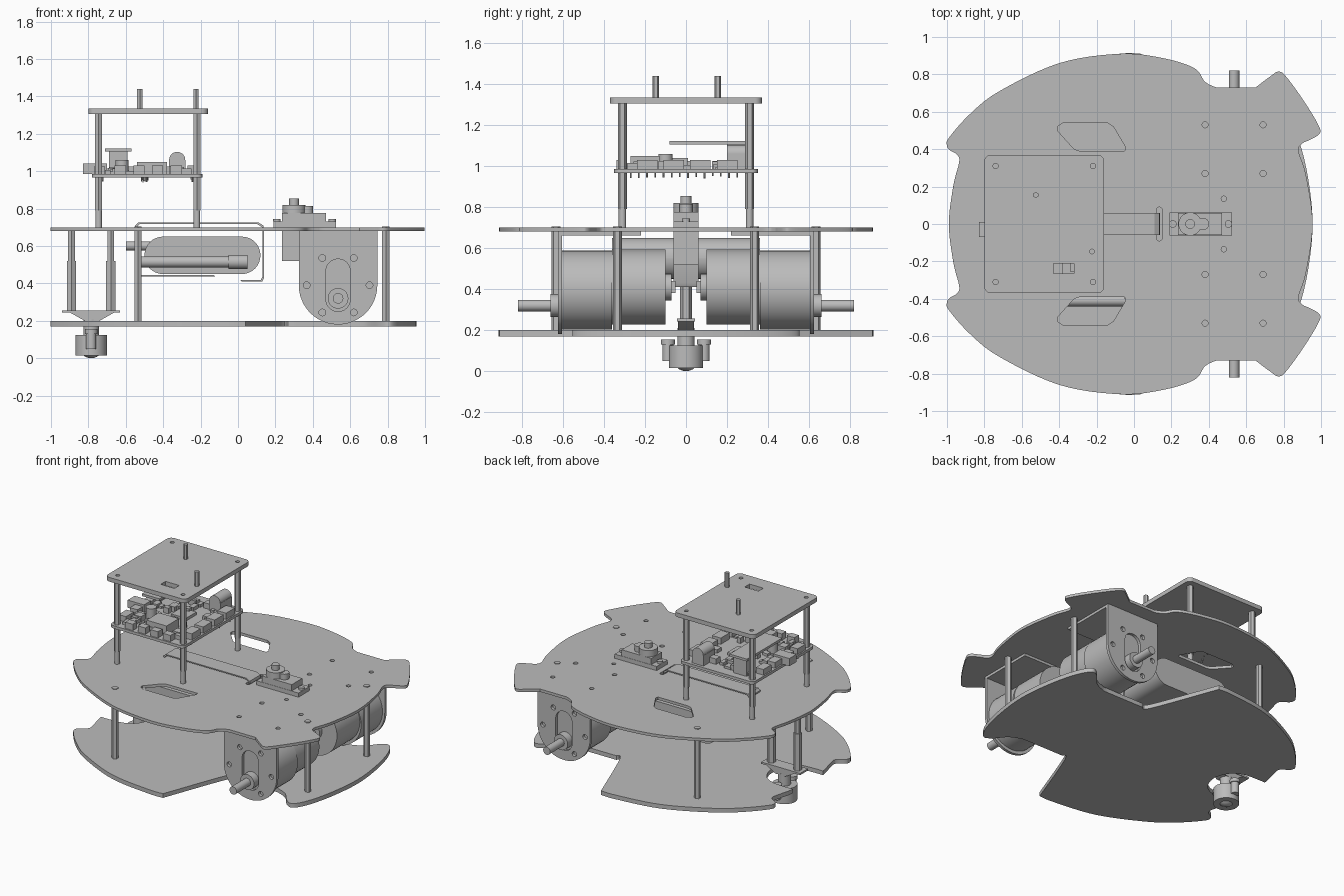
import bpy, bmesh, math, random
from mathutils import Matrix, Vector

if "Cube" in bpy.data.objects:
    bpy.data.objects.remove(bpy.data.objects["Cube"])

GREY = (0.5, 0.5, 0.5, 1)
grey = bpy.data.materials.new("plain grey")
grey.use_nodes = True
grey.diffuse_color = GREY
grey.node_tree.nodes["Principled BSDF"].inputs["Base Color"].default_value = GREY
parts = []


def add_part(name, mesh):
    mesh.materials.clear()
    mesh.materials.append(grey)
    part = bpy.data.objects.new(name, mesh)
    bpy.context.collection.objects.link(part)
    parts.append(part)
    return part


def from_bmesh(name, bm):
    mesh = bpy.data.meshes.new(name)
    bm.to_mesh(mesh)
    bm.free()
    return add_part(name, mesh)


def box(name, x, y, z):
    """Box from (low, high) pairs."""
    bm = bmesh.new()
    size = [b - a for a, b in (x, y, z)]
    middle = [(a + b) / 2 for a, b in (x, y, z)]
    bmesh.ops.create_cube(bm, size=1, matrix=Matrix.Translation(middle) @ Matrix.Diagonal((*size, 1)))
    return from_bmesh(name, bm)


def rod(name, start, axis, end, radius, sides=32, tip=None):
    """Cylinder or cone from start to the end value along one axis."""
    bm = bmesh.new()
    start = Vector(start)
    finish = start.copy()
    finish["xyz".index(axis)] = end
    along = finish - start
    turn = along.to_track_quat('Z', 'Y').to_matrix().to_4x4()
    bmesh.ops.create_cone(bm, cap_ends=True, segments=sides, radius1=radius,
                          radius2=radius if tip is None else tip, depth=along.length,
                          matrix=Matrix.Translation((start + finish) / 2) @ turn)
    return from_bmesh(name, bm)


def sheet(name, loops, low, high, upright=False):
    """Flat panel with holes: first loop is the outline. Upright panels span y."""
    curve = bpy.data.curves.new(name, 'CURVE')
    curve.dimensions, curve.fill_mode = '2D', 'BOTH'
    curve.extrude = (high - low) / 2
    for loop in loops:
        spline = curve.splines.new('POLY')
        spline.points.add(len(loop) - 1)
        for point, (u, v) in zip(spline.points, loop):
            point.co = (u, v, 0, 1)
        spline.use_cyclic_u = True
    helper = bpy.data.objects.new(name + " helper", curve)
    bpy.context.collection.objects.link(helper)
    graph = bpy.context.evaluated_depsgraph_get()
    mesh = bpy.data.meshes.new_from_object(helper.evaluated_get(graph))
    bpy.data.objects.remove(helper)
    middle = (low + high) / 2
    place = Matrix.Translation((0, 0, middle))
    if upright:
        place = Matrix.Translation((0, middle, 0)) @ Matrix.Rotation(math.pi / 2, 4, 'X')
    bm = bmesh.new()
    bm.from_mesh(mesh)
    bmesh.ops.transform(bm, matrix=place, verts=bm.verts)
    bmesh.ops.remove_doubles(bm, verts=bm.verts, dist=0.0001)
    bmesh.ops.recalc_face_normals(bm, faces=bm.faces)
    return from_bmesh(name, bm)


def circle(x, y, radius, count=16):
    return [(x + radius * math.cos(i * math.tau / count),
             y + radius * math.sin(i * math.tau / count)) for i in range(count)]


def rounded(x, y, radius, steps=8):
    """Rounded rectangle; a large radius makes a stadium."""
    corners = [(x[1], y[1], -1, -1), (x[0], y[1], 1, -1), (x[0], y[0], 1, 1), (x[1], y[0], -1, 1)]
    return [(cx + sx * radius + radius * math.cos((q + i / steps) * math.pi / 2),
             cy + sy * radius + radius * math.sin((q + i / steps) * math.pi / 2))
            for q, (cx, cy, sx, sy) in enumerate(corners) for i in range(steps + 1)]


def smooth_loop(half, steps=6):
    """Mirror a half outline over y and pass a smooth curve through it; doubled points stay sharp."""
    points = [Vector(p) for p in half + [(x, -y) for x, y in half[-2:0:-1]]]
    result, n = [], len(points)
    for i in range(n):
        a, b, c, d = (points[(i + k) % n] for k in (-1, 0, 1, 2))
        if (b - c).length < 0.001:
            continue
        for s in range(steps):
            t = s / steps
            result.append(tuple(b + (c - a) * t / 2 + (a * 2 - b * 5 + c * 4 - d) * t * t / 2
                                + (b * 3 - a - c * 3 + d) * t ** 3 / 2))
    return result


# Chassis plates
ear = [(-.965, .21), (-.935, .33), (-.945, .37), (-.985, .395), (-1, .42), (-.99, .46),
       (-.88, .585), (-.72, .71), (-.4, .86), (-.08, .91)]
top_half = [(-.99, 0)] + ear + [(.14, .89), (.32, .835), (.38, .76), (.44, .73), (.44, .73), (.65, .73),
    (.65, .73), (.73, .79), (.775, .815), (.82, .78), (.92, .64), (.99, .52), (.99, .48), (.94, .45),
    (.9, .43), (.88, .39), (.92, .26), (.955, 0)]
bottom_half = [(-.68, 0), (-.72, .11), (-.8, .16), (-.9, .17), (-.97, .17), (-.97, .17)] + ear + [
    (.04, .91), (.04, .91), (.22, .44), (.27, .41), (.27, .41), (.6, .41), (.6, .41), (.69, .45),
    (.76, .53), (.82, .55), (.88, .45), (.93, .25), (.955, 0)]
slot = [(-.41, .5), (-.41, .52), (-.38, .54), (-.14, .54), (-.11, .52), (-.045, .41), (-.05, .39),
        (-.29, .39), (-.32, .4)]
holes = []
for side in (1, -1):
    holes.append([(x, side * y) for x, y in slot])
    holes += [circle(x, side * y, .016) for x in (.38, .69) for y in (.27, .53)]
    holes.append(circle(.48, side * .135, .014))
holes.append(rounded((.12, .15), (-.09, .09), .014))
sheet("top_plate", [smooth_loop(top_half)] + holes, .68, .7)
sheet("bottom_plate", [smooth_loop(bottom_half)], .17, .2)

# Posts between the plates
for side in (1, -1):
    for x, y in ((-.535, .635), (.79, .335)):
        rod("chassis_post", (x, side * y, .18), 'z', .705, .022, 6)

# Drive motors, brackets and shafts
mid = .535
arch = [(mid + .21 * math.cos(a), .39 + .21 * math.sin(a))
        for a in (math.pi + i * math.pi / 24 for i in range(25))]
bracket_loops = [[(.325, .68)] + arch + [(.745, .68)], rounded((.47, .6), (.25, .53), .064)]
bracket_loops += [circle(mid + .168 * math.cos(i * math.pi / 3),
                         .39 + .168 * math.sin(i * math.pi / 3), .018) for i in range(6)]
for side in (1, -1):
    sheet("motor_bracket", bracket_loops, *sorted((side * .605, side * .625)), upright=True)
    box("bracket_flange", (.325, .745), sorted((side * .22, side * .62)), (.662, .68))
    rod("gearbox", (mid, side * .604, .395), 'y', side * .36, .193, 48)
    rod("motor_body", (mid, side * .36, .41), 'y', side * .1, .183, 48)
    rod("motor_end_cap", (mid, side * .1, .41), 'y', side * .07, .065)
    rod("shaft_collar", (mid, side * .6, .32), 'y', side * .66, .055)
    rod("drive_shaft", (mid, side * .6, .32), 'y', side * .82, .028)
    box("motor_terminals", (.43, .46), sorted((side * .1, side * .05)), (.38, .44))

# Battery, its cable and the strap around it
sheet("battery", [rounded((-.5, .12), (.45, .65), .099)], -.36, .36, upright=True)
rod("battery_cable", (-.52, -.41, .515), 'x', -.05, .03, 24)
rod("cable_plug", (-.05, -.41, .515), 'x', .05, .038, 24)
rod("cable_stub", (-.6, -.3, .6), 'x', -.45, .024, 24)
path = [(-.12, .436), (-.53, .436), (-.55, .45), (-.55, .71), (-.535, .725), (.11, .725), (.135, .71),
        (.14, .69), (.14, .43), (.13, .41), (.02, .41)]
inner = [(x - math.copysign(.008, x + .2), z - math.copysign(.008, z - .57)) for x, z in path]
sheet("battery_strap", [path + inner[::-1]], -.06, .06, upright=True)

# Steering servo
box("servo_body", (.235, .47), (-.06, .06), (.52, .775))
box("servo_flange", (.19, .525), (-.062, .062), (.7, .73))
rod("servo_gear_cover", (.3, 0, .775), 'z', .82, .062)
rod("servo_small_cover", (.37, 0, .775), 'z', .815, .032)
rod("servo_spindle", (.3, 0, .82), 'z', .855, .026)
for x in (.208, .505):
    rod("servo_screw", (x, 0, .73), 'z', .745, .02, 16)

# Caster under its hanging bracket
for x in (-.89, -.68):
    rod("caster_post_lower", (x, 0, .25), 'z', .52, .029, 6)
    rod("caster_post_upper", (x, 0, .52), 'z', .7, .021, 6)
box("caster_bridge", (-.94, -.63), (-.045, .045), (.243, .256))
sheet("caster_hanger", [[(-.9, .245), (-.82, .2), (-.74, .2), (-.66, .245)]], -.04, .04, upright=True)
rod("caster_stem", (-.785, 0, .11), 'z', .21, .042, 24)
rod("caster_cup", (-.785, 0, .015), 'z', .125, .084, 40)
bm = bmesh.new()
bmesh.ops.create_uvsphere(bm, u_segments=24, v_segments=12, radius=.065,
                          matrix=Matrix.Translation((-.785, 0, .065)))
from_bmesh("caster_ball", bm)
for side in (1, -1):
    rod("caster_lug", (-.785, side * .088, .05), 'z', .13, .027, 20)
    rod("caster_screw", (-.785, side * .088, .13), 'z', .155, .034, 20)

# Electronics tower
tower_holes = [circle(x, y, .014) for x in (-.74, -.22) for y in (-.31, .31)]
slit = rounded((-.43, -.32), (-.265, -.21), .004)
sheet("tower_top_plate", [rounded((-.8, -.16), (-.37, .37), .035), slit] + tower_holes, 1.305, 1.335)
for x in (-.745, -.22):
    for y in (-.31, .31):
        rod("tower_post", (x, y, .79), 'z', 1.305, .022, 6)
        rod("tower_post_foot", (x, y, .7), 'z', .79, .018, 16)
for x, y in ((-.525, .155), (-.225, -.147)):
    rod("tower_pin", (x, y, 1.33), 'z', 1.44, .016, 6)

# Circuit board with its components
floor = .985
sheet("circuit_board", [rounded((-.78, -.19), (-.35, .35), .03)], .965, floor)
box("usb_socket", (-.83, -.7), (-.07, .01), (floor, 1.04))
box("raised_module", (-.71, -.57), (-.08, .32), (1.105, 1.122))
box("module_header", (-.69, -.59), (.2, .3), (floor, 1.105))
box("heat_sink", (-.54, -.38), (-.27, -.13), (floor, 1.05))
box("power_jack", (-.37, -.28), (.2, .33), (floor, 1.06))
rod("power_jack_barrel", (-.325, .2, 1.06), 'y', .33, .043)
box("main_chip", (-.52, -.4), (-.02, .1), (floor, 1.005))
rod("capacitor", (-.62, -.1, floor), 'z', 1.06, .035)
for i in range(4):
    y = -.24 + i * .13
    box("edge_connector", (-.27, -.2), (y, y + .1), (floor, 1.03))
    box("rear_connector", (-.77, -.71), (y - .02, y + .07), (floor, 1.025))
    box("front_connector", (-.66 + i * .1, -.6 + i * .1), (-.34, -.29), (floor, 1.03))
rng = random.Random(4)
for i in range(45):
    x, y = rng.uniform(-.7, -.26), rng.uniform(-.3, .3)
    w, d, h = rng.uniform(.01, .03), rng.uniform(.01, .03), rng.uniform(.01, .04)
    box("small_component", (x - w, x + w), (y - d, y + d), (floor, floor + h))
for i in range(14):
    for x in (-.23, -.74, -.5):
        y = -.27 + i * .04
        rod("solder_pin", (x + rng.uniform(-.02, .02), y, .966), 'z', rng.uniform(.94, .955), .004, 6)

# Smooth the round parts, keep edges sharp
bpy.ops.object.select_all(action='DESELECT')
for part in parts:
    part.select_set(True)
bpy.context.view_layer.objects.active = parts[0]
bpy.ops.object.shade_smooth_by_angle(angle=math.radians(30))
